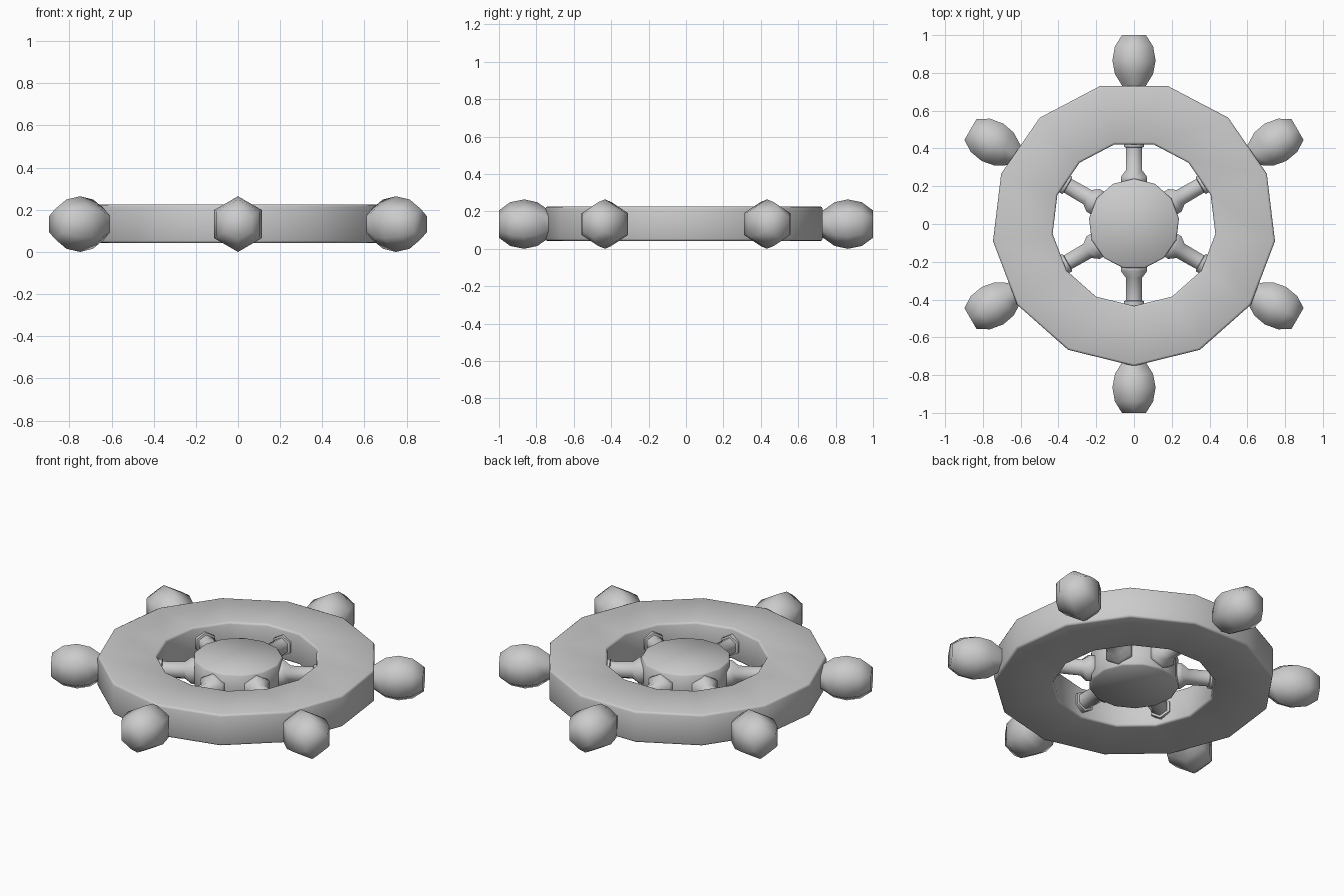
import bpy, bmesh, math
from mathutils import Matrix

if "Cube" in bpy.data.objects:
    bpy.data.objects.remove(bpy.data.objects["Cube"])

MID = 0.132  # height of the wheel's centre plane


def lathe(name, profile, sides, start, closed=False, smooth=35, matrix=Matrix()):
    """Turn (radius, height) points around z; cap the ends or close the loop."""
    bm = bmesh.new()
    rings = []
    for r, z in profile:
        ring = []
        for i in range(sides):
            a = start + 2 * math.pi * i / sides
            ring.append(bm.verts.new((r * math.cos(a), r * math.sin(a), z)))
        rings.append(ring)
    pairs = list(zip(rings, rings[1:]))
    if closed:
        pairs.append((rings[-1], rings[0]))
    else:
        bm.faces.new(rings[0])
        bm.faces.new(rings[-1])
    for a, b in pairs:
        for i in range(sides):
            j = (i + 1) % sides
            bm.faces.new((a[i], a[j], b[j], b[i]))
    bmesh.ops.recalc_face_normals(bm, faces=bm.faces)
    bm.transform(matrix)
    mesh = bpy.data.meshes.new(name)
    bm.to_mesh(mesh)
    bm.free()
    ob = bpy.data.objects.new(name, mesh)
    bpy.context.collection.objects.link(ob)
    bpy.ops.object.select_all(action='DESELECT')
    ob.select_set(True)
    bpy.context.view_layer.objects.active = ob
    bpy.ops.object.shade_smooth_by_angle(angle=math.radians(smooth))
    return ob


level = Matrix.Translation((0, 0, MID + 0.002))
h, b = 0.092, 0.012  # half thickness and edge softening

# Thirteen-sided rim, a vertex pointing to the front
RO, RI = 0.752, 0.434
rim = [(RO, -h + b), (RO, h - b), (RO - b * .3, h - b * .3), (RO - b, h),
       (RI + b, h), (RI + b * .3, h - b * .3), (RI, h - b), (RI, -h + b),
       (RI + b * .3, -h + b * .3), (RI + b, -h), (RO - b, -h),
       (RO - b * .3, -h + b * .3)]
lathe("rim", rim, 13, -math.pi / 2, closed=True, smooth=50, matrix=level)

# Hub disc, a vertex pointing to the back
c, R = 0.008, 0.24
lathe("hub", [(R - c, -h), (R, -h + c), (R, h - c), (R - c, h)],
      13, math.pi / 2, smooth=50, matrix=level)

# Turned spokes and grips, repeated six times
spoke = [(0.06, 0.19), (0.08, 0.225), (0.08, 0.25), (0.05, 0.285),
         (0.048, 0.405), (0.061, 0.408), (0.061, 0.46)]
grip = [(0.06, 0.70), (0.075, 0.735), (0.117, 0.795), (0.132, 0.865),
        (0.117, 0.94), (0.073, 1.0)]
for k in range(6):
    m = (Matrix.Translation((0, 0, MID))
         @ Matrix.Rotation(math.radians(30 + 60 * k), 4, 'Z')
         @ Matrix.Rotation(math.pi / 2, 4, 'Y'))
    lathe(f"spoke_{k + 1}", spoke, 6, 0, smooth=62, matrix=m)
    lathe(f"grip_{k + 1}", grip, 6, 0, smooth=62, matrix=m)
